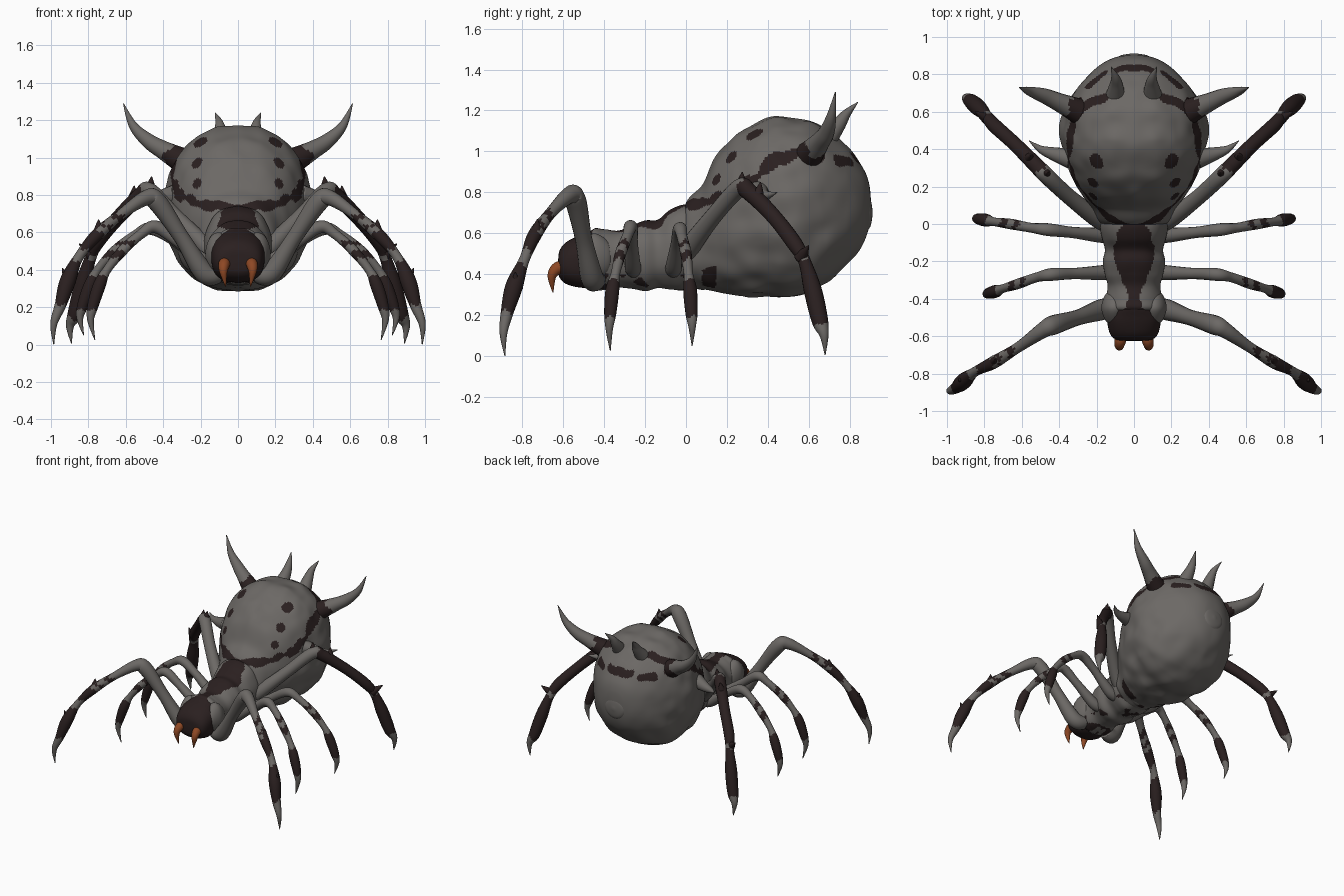
import bpy, bmesh, math
from mathutils import Vector, noise


def material(name, rgb):
    m = bpy.data.materials.new(name)
    m.diffuse_color = (*rgb, 1)
    return m


GREY = material("grey chitin", (0.150, 0.140, 0.131))
DARK = material("dark brown marking", (0.023, 0.014, 0.014))
ORANGE = material("orange fang", (0.27, 0.065, 0.018))


def smooth_rows(rows, steps):
    """Catmull-Rom through rows of numbers; yields (position along rows, values)."""
    out, n = [], len(rows)
    for i in range(n - 1):
        a, b, c, d = rows[max(i - 1, 0)], rows[i], rows[i + 1], rows[min(i + 2, n - 1)]
        for k in range(steps):
            t = k / steps
            out.append((i + t, [0.5 * (2 * q + (r - p) * t + (2 * p - 5 * q + 4 * r - s) * t * t
                                       + (3 * q - p - 3 * r + s) * t ** 3)
                                for p, q, r, s in zip(a, b, c, d)]))
    out.append((n - 1, list(rows[-1])))
    return out


def skin(name, rings, params, mats, rule=None, mirror=False):
    """Bridge rings into a closed smooth surface; rule(centre, s, angle) picks the colour."""
    bm = bmesh.new()
    vr = [[bm.verts.new(p) for p in ring] for ring in rings]
    n = len(vr[0])
    for j in range(len(vr) - 1):
        for k in range(n):
            f = bm.faces.new((vr[j][k], vr[j][(k + 1) % n], vr[j + 1][(k + 1) % n], vr[j + 1][k]))
            if rule:
                s = (params[j] + params[j + 1]) / 2
                f.material_index = rule(f.calc_center_median(), s, math.tau * (k + 0.5) / n)
    bm.faces.new(vr[0])
    bm.faces.new(vr[-1])
    bmesh.ops.recalc_face_normals(bm, faces=bm.faces[:])
    for f in bm.faces:
        f.smooth = True
    me = bpy.data.meshes.new(name)
    bm.to_mesh(me)
    bm.free()
    for m in mats:
        me.materials.append(m)
    ob = bpy.data.objects.new(name, me)
    bpy.context.collection.objects.link(ob)
    if mirror:
        mod = ob.modifiers.new("mirror", 'MIRROR')
        mod.use_mirror_merge = False
    return ob


def loft(name, sections, mats, rule=None, sides=64, steps=8, p=2.3, bump=0.0, mirror=False, cx=0):
    """Body volume along y from sections (y, top, bottom, half width)."""
    rings, params = [], []
    for s, (y, zt, zb, hw) in smooth_rows(sections, steps):
        hh, zc, hw = max((zt - zb) / 2, 0.002), (zt + zb) / 2, max(hw, 0.002)
        ring = []
        for k in range(sides):
            a = math.tau * (k + 0.5) / sides
            c, d = math.cos(a), math.sin(a)
            v = Vector((hw * math.copysign(abs(c) ** (2 / p), c), y,
                        zc + hh * math.copysign(abs(d) ** (2 / p), d)))
            w = 1 + bump * noise.noise(Vector((abs(v.x) * 9, v.y * 9, v.z * 9))) * min(1, hw / 0.1)
            ring.append((cx + v.x * w, y, zc + (v.z - zc) * w))
        rings.append(ring)
        params.append(s)
    return skin(name, rings, params, mats, rule, mirror)


def tube(name, pts, mats, rule=None, sides=16, steps=10):
    """Mirrored limb, horn or spur through points (x, y, z, radius)."""
    rows = smooth_rows(pts, steps)
    pos = [Vector(r[1][:3]) for r in rows]
    rings, u = [], None
    for i, p in enumerate(pos):
        t = (pos[min(i + 1, len(pos) - 1)] - pos[max(i - 1, 0)]).normalized()
        if u is None:
            u = t.orthogonal()
        u = (u - t * u.dot(t)).normalized()
        v, r = t.cross(u), max(rows[i][1][3], 0.0015)
        rings.append([p + r * (math.cos(math.tau * k / sides) * u + math.sin(math.tau * k / sides) * v)
                      for k in range(sides)])
    return skin(name, rings, [r[0] for r in rows], mats, rule, True)


# Abdomen markings: lines and spots measured by direction from its centre
def direction(x, y, z):
    return Vector((abs(x) / 0.40, (y - 0.45) / 0.46, (z - 0.73) / 0.44)).normalized()


LINES = [[direction(*q) for q in line] for line in (
    [(0.0, 0.0, 0.73), (0.12, 0.01, 0.735), (0.23, 0.10, 0.76), (0.33, 0.25, 0.81),
     (0.37, 0.45, 0.97), (0.33, 0.62, 1.03), (0.17, 0.69, 1.10)],
    [(0.36, 0.58, 1.02), (0.31, 0.68, 0.99)],
    [(0.25, 0.75, 0.97), (0.17, 0.81, 0.96)],
    [(0.09, 0.84, 0.98), (0.0, 0.855, 0.98)])]
SPOTS = [(direction(0.205, 0.33, 1.09), 0.10), (direction(0.22, 0.22, 0.97), 0.085),
         (direction(0.225, 0.14, 0.865), 0.075)]


def seg_dist(p, a, b):
    t = max(0, min(1, (p - a).dot(b - a) / (b - a).length_squared))
    return (p - a - t * (b - a)).length


def abdomen_rule(c, s, a):
    d = direction(*c)
    if any((d - q).length < r for q, r in SPOTS):
        return 1
    wob = (0.055 if c.y < 0.2 else 0.075) + 0.06 * noise.noise(Vector((abs(c.x) * 14, c.y * 14, c.z * 14)))
    if any(seg_dist(d, l[i], l[i + 1]) < wob for l in LINES for i in range(len(l) - 1)):
        return 1
    n = 0.02 * noise.noise(c * 25)
    return int(0.08 + n < c.y < 0.145 + n and c.z < 0.43 + n and abs(c.x) > 0.09)


loft("abdomen", [(-0.02, 0.62, 0.48, 0.05), (0.0, 0.75, 0.35, 0.17), (0.08, 0.84, 0.33, 0.22),
                 (0.15, 0.98, 0.315, 0.27), (0.26, 1.09, 0.295, 0.335), (0.40, 1.162, 0.29, 0.38),
                 (0.55, 1.16, 0.295, 0.388), (0.68, 1.115, 0.355, 0.335), (0.78, 1.035, 0.44, 0.26),
                 (0.86, 0.93, 0.54, 0.165), (0.895, 0.84, 0.63, 0.085), (0.905, 0.74, 0.73, 0.004)],
     [GREY, DARK], abdomen_rule, sides=200, steps=18, bump=0.035)

# Spinneret bump at the rear
loft("spinneret", [(0.80, 0.76, 0.64, 0.06), (0.87, 0.79, 0.61, 0.09), (0.90, 0.77, 0.63, 0.075),
                   (0.912, 0.71, 0.69, 0.01)], [GREY], sides=28, p=2)


# Segmented thorax with a dark saddle stripe and belly patches
def thorax_rule(c, s, a):
    n = noise.noise(Vector((abs(c.x), c.y, c.z)) * 16)
    if c.z > 0.5:
        return int(abs(c.x) < 0.075 + 0.03 * math.cos(math.tau * (c.y + 0.15) / 0.5) + 0.025 * n)
    return int(c.z < 0.40 and n > 0.12)


loft("thorax", [(-0.50, 0.50, 0.42, 0.04), (-0.46, 0.615, 0.33, 0.14), (-0.40, 0.62, 0.32, 0.15),
                (-0.33, 0.615, 0.335, 0.14), (-0.27, 0.64, 0.33, 0.155), (-0.20, 0.66, 0.32, 0.165),
                (-0.14, 0.665, 0.335, 0.155), (-0.08, 0.71, 0.325, 0.172), (-0.02, 0.74, 0.32, 0.18),
                (0.04, 0.745, 0.335, 0.175), (0.10, 0.77, 0.33, 0.185), (0.15, 0.70, 0.40, 0.10)],
     [GREY, DARK], thorax_rule, sides=96, steps=10, bump=0.05)
loft("shoulder_bulges", [(-0.54, 0.50, 0.48, 0.01), (-0.52, 0.55, 0.42, 0.045), (-0.45, 0.60, 0.36, 0.07),
                         (-0.38, 0.56, 0.40, 0.05), (-0.35, 0.50, 0.46, 0.01)],
     [GREY], sides=24, p=2, mirror=True, cx=0.105)

# Head and fangs
loft("head", [(-0.625, 0.46, 0.43, 0.02), (-0.618, 0.515, 0.385, 0.095), (-0.58, 0.56, 0.35, 0.132),
              (-0.50, 0.60, 0.33, 0.145), (-0.42, 0.615, 0.34, 0.11), (-0.38, 0.50, 0.42, 0.03)],
     [DARK], sides=40, bump=0.05)
tube("fangs", [(0.068, -0.58, 0.43, 0.028), (0.074, -0.625, 0.43, 0.031), (0.078, -0.655, 0.39, 0.022),
               (0.066, -0.650, 0.31, 0.002)], [ORANGE])

# Horns on the abdomen
tube("large_horns", [(0.29, 0.60, 0.98, 0.07), (0.40, 0.65, 1.04, 0.05), (0.48, 0.685, 1.09, 0.04),
                     (0.56, 0.71, 1.17, 0.024), (0.613, 0.73, 1.29, 0.002)],
     [GREY, DARK], lambda c, s, a: int(s < 0.7 + 0.12 * math.sin(3 * a)))
tube("rear_horns", [(0.10, 0.68, 1.05, 0.055), (0.095, 0.745, 1.13, 0.036), (0.10, 0.785, 1.185, 0.022),
                    (0.122, 0.84, 1.24, 0.002)], [GREY])
tube("side_horns", [(0.34, 0.35, 0.80, 0.055), (0.43, 0.375, 0.785, 0.036), (0.50, 0.40, 0.785, 0.02),
                    (0.56, 0.445, 0.80, 0.002)], [GREY])


# Legs: coloured by ranges along the path with wavy borders
def leg(name, pts, dark):
    def rule(c, s, a):
        s += 0.08 * math.sin(3 * a)
        return int(any(lo < s < hi for lo, hi in dark))
    tube(name, pts, [GREY, DARK], rule)


leg("front_legs", [(0.10, -0.44, 0.38, 0.05), (0.18, -0.46, 0.385, 0.056), (0.30, -0.50, 0.57, 0.042),
                   (0.43, -0.54, 0.76, 0.052), (0.49, -0.57, 0.785, 0.042), (0.62, -0.66, 0.70, 0.028),
                   (0.75, -0.74, 0.59, 0.034), (0.85, -0.79, 0.47, 0.026), (0.91, -0.84, 0.34, 0.043),
                   (0.95, -0.875, 0.21, 0.031), (0.985, -0.892, 0.11, 0.019), (0.985, -0.885, 0.0, 0.002)],
    [(5.1, 5.35), (5.6, 5.75), (5.95, 6.7), (7.25, 9.0)])
leg("rear_legs", [(0.10, 0.0, 0.45, 0.05), (0.18, 0.02, 0.53, 0.05), (0.34, 0.14, 0.69, 0.042),
                  (0.47, 0.26, 0.82, 0.044), (0.52, 0.31, 0.80, 0.042), (0.64, 0.43, 0.68, 0.038),
                  (0.75, 0.53, 0.55, 0.038), (0.79, 0.58, 0.46, 0.031), (0.83, 0.62, 0.32, 0.044),
                  (0.87, 0.655, 0.17, 0.040), (0.898, 0.675, 0.10, 0.022), (0.89, 0.68, 0.005, 0.002)],
    [(3.4, 6.65), (6.95, 9.3)])
MID = [(4.5, 4.75), (5.05, 5.4), (6.45, 8.3)]
leg("second_legs", [(0.10, -0.25, 0.42, 0.04), (0.17, -0.26, 0.44, 0.04), (0.32, -0.265, 0.55, 0.03),
                    (0.44, -0.27, 0.63, 0.034), (0.52, -0.285, 0.59, 0.026), (0.62, -0.32, 0.50, 0.028),
                    (0.70, -0.345, 0.40, 0.023), (0.74, -0.36, 0.32, 0.034), (0.775, -0.37, 0.21, 0.03),
                    (0.788, -0.375, 0.13, 0.018), (0.765, -0.37, 0.025, 0.002)], MID)
leg("third_legs", [(0.10, -0.06, 0.42, 0.04), (0.18, -0.06, 0.44, 0.04), (0.33, -0.045, 0.55, 0.03),
                   (0.46, -0.03, 0.62, 0.034), (0.55, -0.02, 0.585, 0.026), (0.66, 0.0, 0.50, 0.028),
                   (0.75, 0.012, 0.40, 0.023), (0.79, 0.02, 0.32, 0.034), (0.83, 0.027, 0.21, 0.03),
                   (0.845, 0.03, 0.14, 0.018), (0.825, 0.03, 0.05, 0.002)], MID)

# Dark spurs at the leg joints: base and tip
for i, (b, t) in enumerate([((0.745, -0.735, 0.59), (0.745, -0.725, 0.67)),
                            ((0.90, -0.83, 0.33), (0.94, -0.835, 0.41)),
                            ((0.47, 0.27, 0.82), (0.462, 0.275, 0.90)),
                            ((0.56, 0.35, 0.77), (0.555, 0.365, 0.85)),
                            ((0.78, 0.56, 0.48), (0.85, 0.60, 0.54))]):
    b, t = Vector(b), Vector(t)
    tube(f"leg_spur_{i + 1}", [(*b, 0.034), (*b.lerp(t, 0.5), 0.02), (*t, 0.002)], [DARK], steps=4)
